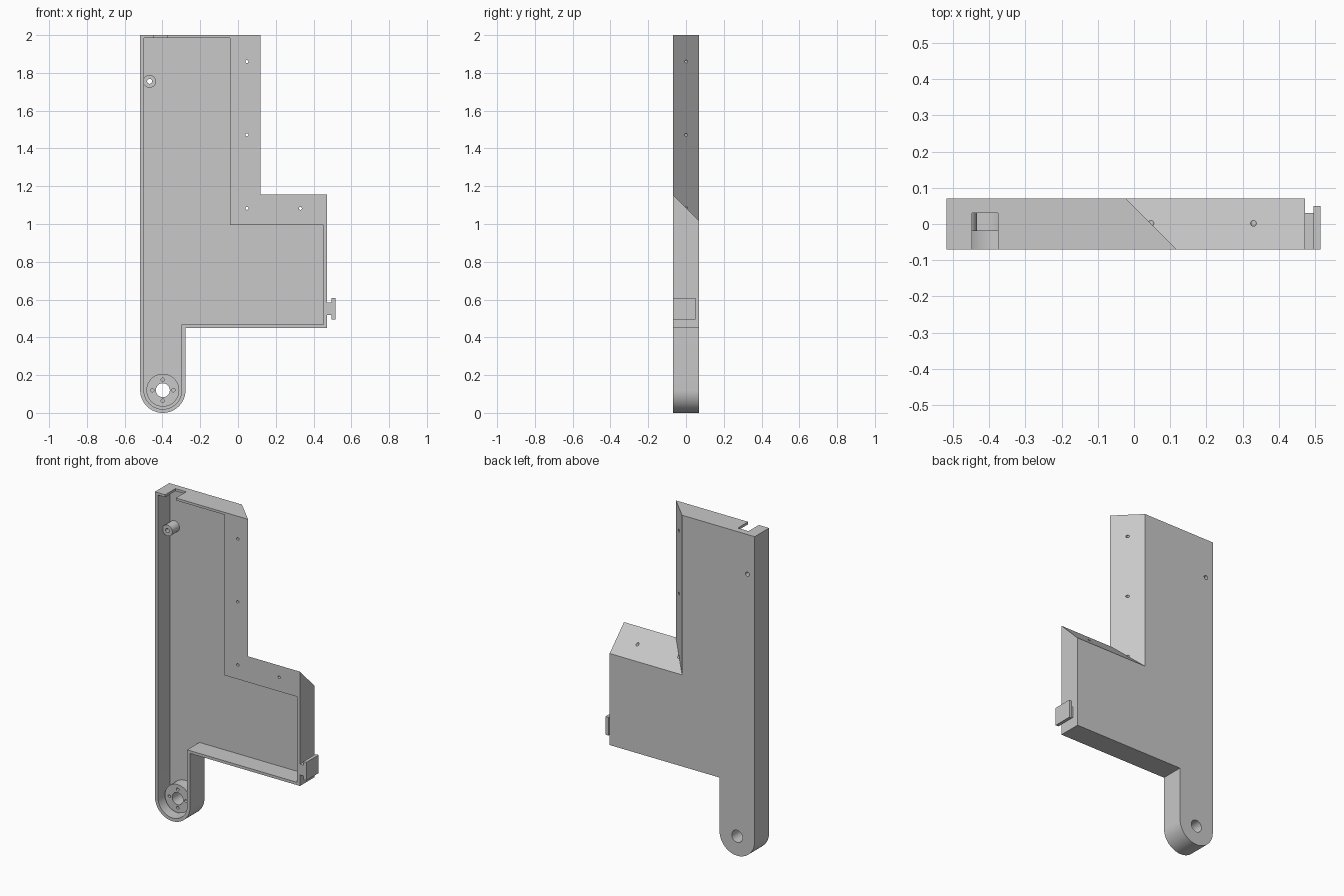
import bpy, bmesh, math

cube = bpy.data.objects.get("Cube")
if cube:
    bpy.data.objects.remove(cube, do_unlink=True)

grey = bpy.data.materials.new("light_grey")
grey.use_nodes = True
COLOUR = (0.58, 0.58, 0.58, 1)
grey.diffuse_color = COLOUR
grey.node_tree.nodes["Principled BSDF"].inputs["Base Color"].default_value = COLOUR

FRONT, BACK, FLOOR = -0.07, 0.07, 0.05
PIVOT = (-0.398, 0.12)
POST = (-0.468, 1.755)


def prism(name, front, back, y0, y1):
    """Solid between two matching x-z outlines at depths y0 and y1."""
    bm = bmesh.new()
    a = [bm.verts.new((x, y0, z)) for x, z in front]
    b = [bm.verts.new((x, y1, z)) for x, z in back]
    bm.faces.new(a)
    bm.faces.new(b[::-1])
    for i in range(len(a)):
        j = (i + 1) % len(a)
        bm.faces.new((a[i], b[i], b[j], a[j]))
    bmesh.ops.recalc_face_normals(bm, faces=bm.faces)
    mesh = bpy.data.meshes.new(name)
    bm.to_mesh(mesh)
    bm.free()
    mesh.materials.append(grey)
    obj = bpy.data.objects.new(name, mesh)
    bpy.context.collection.objects.link(obj)
    return obj


def arc(centre, r, start, end, n):
    return [(centre[0] + r * math.cos(start + (end - start) * i / n),
             centre[1] + r * math.sin(start + (end - start) * i / n))
            for i in range(n + 1)]


def rod(name, centre, r, y0, y1, n=32):
    ring = arc(centre, r, 0, math.tau, n)[:-1]
    return prism(name, ring, ring, y0, y1)


def box(name, x0, x1, y0, y1, z0, z1):
    ring = [(x0, z0), (x1, z0), (x1, z1), (x0, z1)]
    return prism(name, ring, ring, y0, y1)


def outline(step_x, top, step_z, right, bottom, r):
    """Stepped panel with a rounded foot around the pivot."""
    return [(PIVOT[0] - r, top), (step_x, top), (step_x, step_z),
            (right, step_z), (right, bottom), (PIVOT[0] + r, bottom)] \
        + arc(PIVOT, r, 0, -math.pi, 32)


def activate(obj):
    bpy.ops.object.select_all(action='DESELECT')
    obj.select_set(True)
    bpy.context.view_layer.objects.active = obj


def cut(obj, cutter):
    cutter.hide_render = True
    mod = obj.modifiers.new("cut", 'BOOLEAN')
    mod.operation, mod.solver, mod.object = 'DIFFERENCE', 'EXACT', cutter
    activate(obj)
    bpy.ops.object.modifier_apply(modifier=mod.name)
    bpy.data.objects.remove(cutter, do_unlink=True)


# Panel with mitred step edges, hollowed from the front
panel = prism("panel_shell", outline(0.118, 2, 1.155, 0.472, 0.45, 0.12),
              outline(-0.022, 2, 1.015, 0.472, 0.45, 0.12), FRONT, BACK)
pocket = outline(-0.042, 1.985, 0.995, 0.453, 0.467, 0.1)
cut(panel, prism("pocket_cutter", pocket, pocket, FRONT - 0.05, FLOOR))

# Cable notch in the top wall
cut(panel, box("notch_cutter", -0.448, -0.375, -0.1, 0.03, 1.97, 2.05))

# Fixing holes along the mitred edges
for spot in [(0.047, 1.86), (0.047, 1.472), (0.047, 1.083), (0.33, 1.083)]:
    cut(panel, rod("fixing_cutter", spot, 0.008, -0.1, 0.1, 16))

# Pivot boss and mounting post, both bored through the panel
boss = rod("pivot_boss", PIVOT, 0.087, -0.02, FLOOR, 48)
post = rod("mounting_post", POST, 0.034, -0.02, FLOOR)
for part, spot, r in [(boss, PIVOT, 0.037), (post, POST, 0.013)]:
    for target in (panel, part):
        cut(target, rod("bore_cutter", spot, r, -0.1, 0.1))

# Blind screw holes around the pivot
for i in range(4):
    a = i * math.pi / 2
    spot = (PIVOT[0] + 0.056 * math.cos(a), PIVOT[1] + 0.056 * math.sin(a))
    cut(boss, rod("screw_cutter", spot, 0.009, -0.1, 0.035, 16))

# T-shaped side clip
neck = box("clip_neck", 0.465, 0.496, FRONT, 0.03, 0.518, 0.585)
plate = box("clip_plate", 0.495, 0.515, FRONT, 0.05, 0.495, 0.607)

for obj in (panel, boss, post, neck, plate):
    activate(obj)
    bpy.ops.object.shade_smooth_by_angle(angle=math.radians(30))
